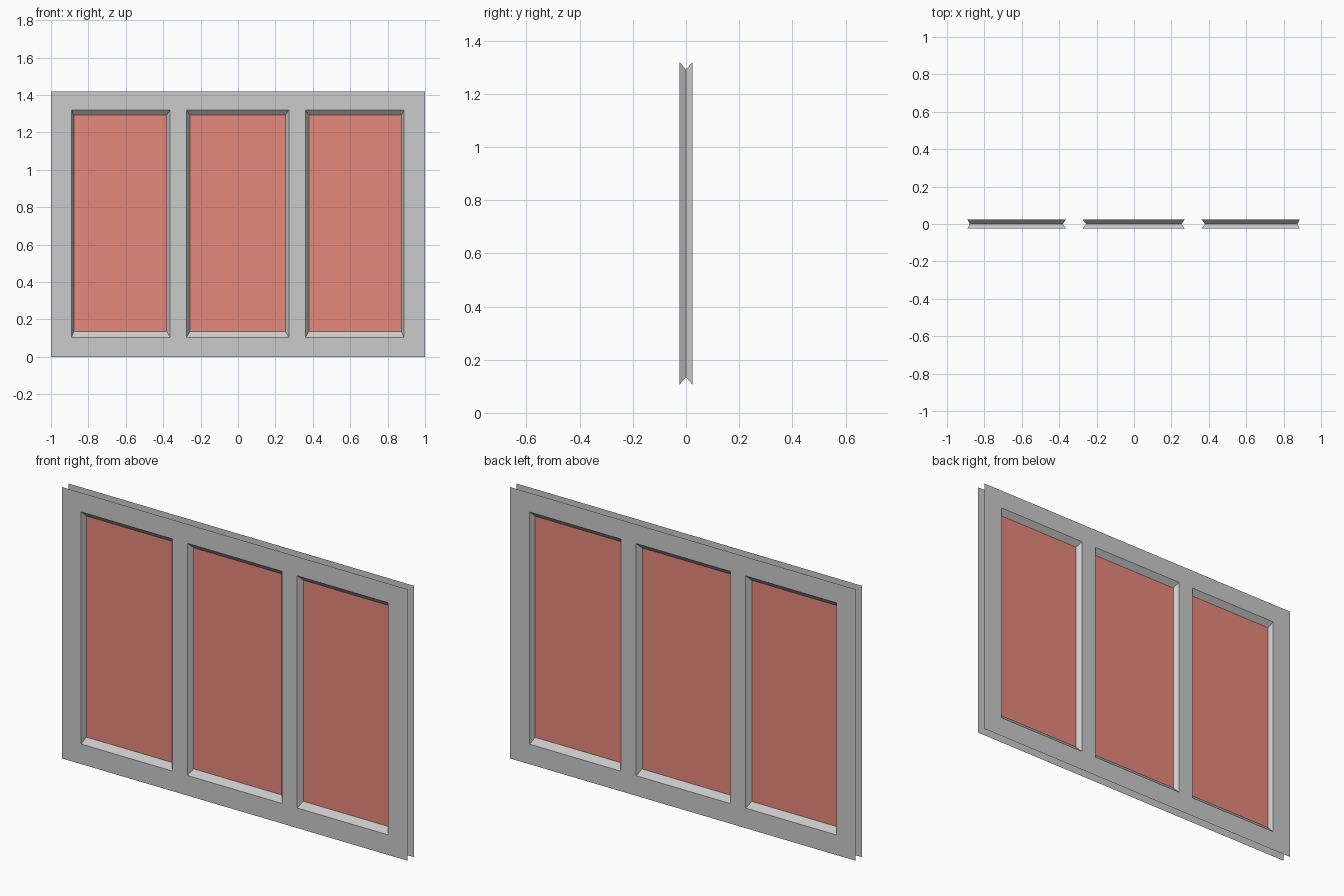
import bpy
import bmesh

if "Cube" in bpy.data.objects:
    bpy.data.objects.remove(bpy.data.objects["Cube"])

H = 1.42
Y = 0.025                      # half depth of the frame
Z_OUT = (0.105, 1.32)          # opening heights on the face
Z_IN = (0.135, 1.292)          # pane heights
# opening x range on the face, pane x range
BAYS = [((-0.89, -0.363), (-0.878, -0.381)),
        ((-0.275, 0.272), (-0.257, 0.253)),
        ((0.36, 0.887), (0.379, 0.873))]


def rect(bm, xs, zs, y):
    """Four corners, counter-clockwise seen from the front."""
    return [bm.verts.new((x, y, z)) for x, z in
            ((xs[0], zs[0]), (xs[1], zs[0]), (xs[1], zs[1]), (xs[0], zs[1]))]


def make_object(name, bm):
    bmesh.ops.remove_doubles(bm, verts=bm.verts, dist=0.0001)
    mesh = bpy.data.meshes.new(name)
    bm.to_mesh(mesh)
    bm.free()
    obj = bpy.data.objects.new(name, mesh)
    bpy.context.collection.objects.link(obj)
    return obj


# Frame: front sheet with three openings and slanted reveals, mirrored to the back
bm = bmesh.new()
xs = [-1] + [x for outer, _ in BAYS for x in outer] + [1]
zs = [0, *Z_OUT, H]
for i in range(len(xs) - 1):
    for j in range(3):
        if not (i % 2 == 1 and j == 1):
            bm.faces.new(rect(bm, xs[i:i + 2], zs[j:j + 2], -Y))
for outer, inner in BAYS:
    a, b = rect(bm, outer, Z_OUT, -Y), rect(bm, inner, Z_IN, 0)
    for k in range(4):
        n = (k + 1) % 4
        bm.faces.new((a[k], a[n], b[n], b[k]))
frame = make_object("window_frame", bm)
mirror = frame.modifiers.new("back_side", 'MIRROR')
mirror.use_axis = (False, True, False)

# Panes: single sheets in the middle of the depth
red = bpy.data.materials.new("pane_red")
red.diffuse_color = (0.8, 0.25, 0.2, 1)
red.use_nodes = True
red.node_tree.nodes["Principled BSDF"].inputs["Base Color"].default_value = red.diffuse_color
for name, (_, inner) in zip(("left_pane", "middle_pane", "right_pane"), BAYS):
    bm = bmesh.new()
    bm.faces.new(rect(bm, inner, Z_IN, 0))
    make_object(name, bm).data.materials.append(red)
